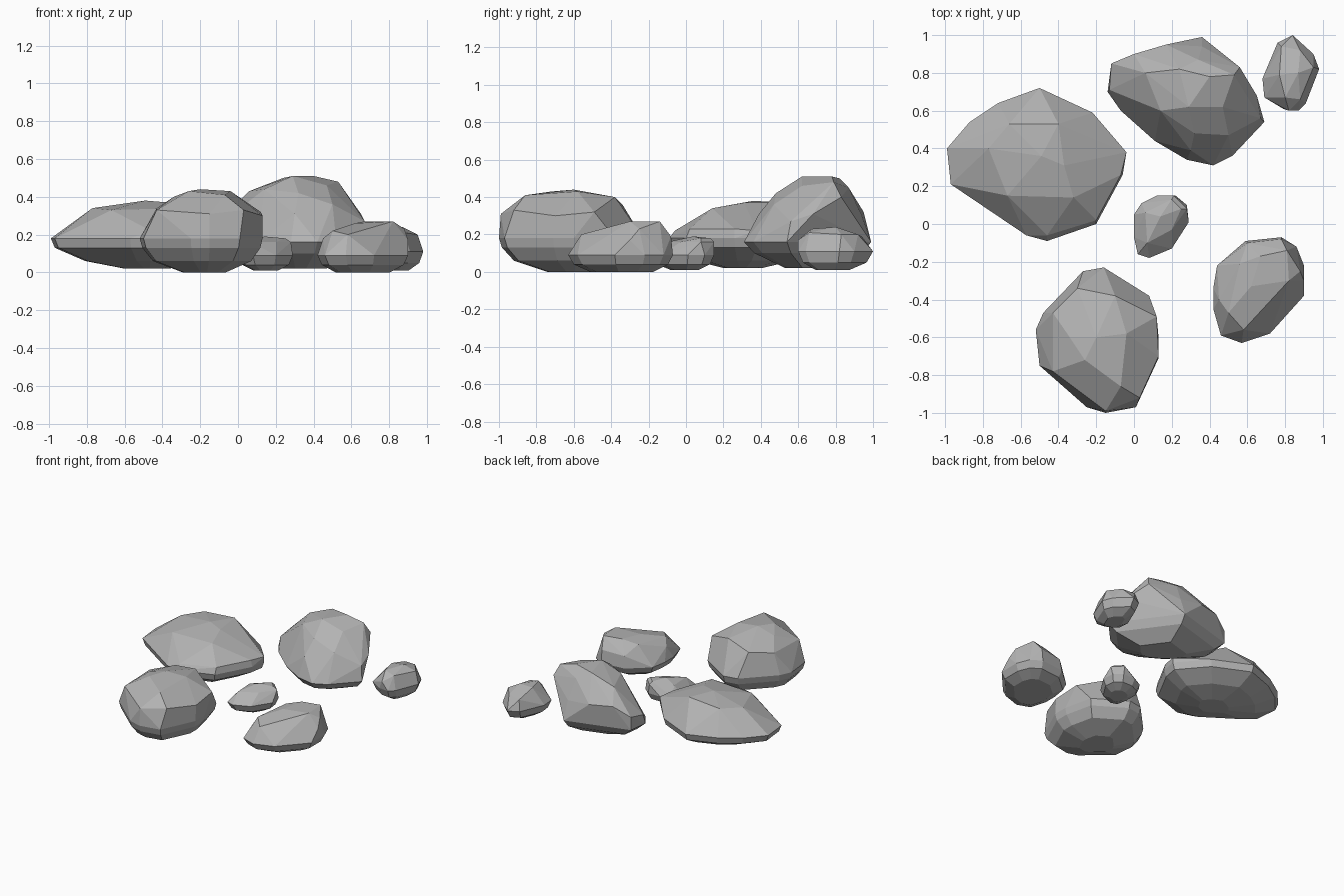
import bpy
import bmesh
import math
from mathutils import Vector

# Remove the default object
default_cube = bpy.data.objects.get("Cube")
if default_cube:
    bpy.data.objects.remove(default_cube, do_unlink=True)

# One plain stone colour
stone = bpy.data.materials.new("stone_grey")
stone.use_nodes = True
stone_colour = (0.45, 0.45, 0.45, 1)
stone.diffuse_color = stone_colour
stone.node_tree.nodes["Principled BSDF"].inputs["Base Color"].default_value = stone_colour


def build_rock(name, rim, rim_height, crown, keel, underside):
    """Faceted rock: widest rim, crown corners above it, and an underside of
    (scale, height) rings that shrink the rim towards the keel point."""
    corners = [Vector((x, y, rim_height)) for x, y in rim]
    corners += [Vector(point) for point in crown]
    centre = Vector(keel)
    for scale, height in underside:
        for point in rim:
            ring_point = centre.lerp(Vector(point), scale)
            corners.append(Vector((ring_point.x, ring_point.y, height)))

    origin = centre.to_3d()
    bm = bmesh.new()
    for corner in corners:
        bm.verts.new(corner - origin)
    hull = bmesh.ops.convex_hull(bm, input=bm.verts[:])
    unused = {v for v in hull["geom_interior"] + hull["geom_unused"]
              if isinstance(v, bmesh.types.BMVert) and not v.link_faces}
    bmesh.ops.delete(bm, geom=list(unused), context="VERTS")
    # Merge nearly coplanar triangles into broad chiselled facets
    bmesh.ops.dissolve_limit(bm, angle_limit=math.radians(4),
                             verts=bm.verts[:], edges=bm.edges[:])
    bmesh.ops.recalc_face_normals(bm, faces=bm.faces[:])

    mesh = bpy.data.meshes.new(name)
    bm.to_mesh(mesh)
    bm.free()
    mesh.materials.append(stone)
    rock = bpy.data.objects.new(name, mesh)
    rock.location = origin
    bpy.context.collection.objects.link(rock)
    return rock


# Broad low rock
build_rock(
    "broad_rock",
    rim=[(-.99, .4), (-.97, .21), (-.87, .54), (-.72, .64), (-.5, .72), (-.22, .59),
         (-.04, .38), (-.06, .26), (-.2, 0), (-.46, -.09), (-.57, -.06)],
    rim_height=.18,
    crown=[(-.77, .4, .34), (-.66, .53, .35), (-.4, .53, .37), (-.67, .15, .33),
           (-.49, .36, .38), (-.37, .31, .37), (-.32, .14, .34), (-.04, .38, .22),
           (-.2, .02, .23), (-.07, .26, .23), (-.46, -.06, .22)],
    keel=(-.47, .3), underside=[(.96, .13), (.65, .06), (.25, .02)])

# Tallest rock
build_rock(
    "tall_rock",
    rim=[(-.12, .85), (.36, .99), (.69, .54), (.52, .36), (.42, .31),
         (.28, .34), (.11, .44), (-.07, .6), (-.14, .7)],
    rim_height=.16,
    crown=[(-.12, .85, .26), (-.13, .71, .23), (0, .9, .33), (.17, .95, .32),
           (.06, .8, .43), (.24, .82, .5), (.4, .78, .51), (.53, .79, .48),
           (.29, .62, .51), (.47, .62, .46), (.5, .47, .36), (.32, .48, .42),
           (.14, .6, .44), (.65, .68, .31), (.56, .83, .4), (.67, .56, .27),
           (.3, .39, .31), (.34, .87, .45), (.36, .94, .3)],
    keel=(.32, .68), underside=[(.85, .1), (.4, .02)])

# Chunky front rock
build_rock(
    "chunky_rock",
    rim=[(-.27, -.25), (-.16, -.23), (.08, -.38), (.13, -.6), (.13, -.71), (.01, -.97),
         (-.15, -1), (-.25, -.97), (-.5, -.75), (-.52, -.56), (-.48, -.47)],
    rim_height=.18,
    crown=[(-.3, -.34, .36), (-.1, -.38, .4), (-.2, -.6, .44), (-.04, -.58, .43),
           (-.26, -.72, .43), (-.07, -.86, .41), (-.43, -.47, .34), (-.43, -.78, .33),
           (.12, -.49, .32), (.13, -.7, .3), (.03, -.92, .33), (-.15, -.99, .31),
           (-.34, -.6, .4)],
    keel=(-.17, -.6), underside=[(.96, .13), (.8, .06), (.35, 0)])

# Medium rock
build_rock(
    "medium_rock",
    rim=[(.59, -.09), (.78, -.07), (.86, -.12), (.9, -.22), (.9, -.38), (.72, -.58),
         (.57, -.63), (.46, -.59), (.42, -.45), (.42, -.34), (.44, -.22)],
    rim_height=.09,
    crown=[(.56, -.21, .24), (.67, -.17, .27), (.81, -.14, .27), (.82, -.3, .27),
           (.68, -.42, .24), (.5, -.47, .22), (.88, -.25, .23), (.62, -.33, .26),
           (.58, -.56, .2), (.45, -.4, .18), (.78, -.08, .19), (.6, -.1, .18),
           (.9, -.3, .17)],
    keel=(.66, -.33), underside=[(.9, .04), (.6, 0)])

# Small middle pebble
build_rock(
    "middle_pebble",
    rim=[(0, .05), (.04, .11), (.12, .15), (.22, .15), (.28, .1), (.29, .01),
         (.2, -.13), (.08, -.18), (.02, -.16), (0, -.07)],
    rim_height=.09,
    crown=[(.06, .06, .16), (.2, .13, .18), (.25, .08, .18), (.21, .15, .16),
           (.28, .08, .16), (.2, -.03, .16), (.07, -.1, .16), (.14, .04, .19)],
    keel=(.15, 0), underside=[(.85, .04), (.45, .01)])

# Small corner pebble
build_rock(
    "corner_pebble",
    rim=[(.68, .77), (.76, .96), (.84, 1), (.95, .9), (.98, .82),
         (.91, .64), (.87, .6), (.79, .61), (.69, .67)],
    rim_height=.11,
    crown=[(.78, .94, .19), (.88, .92, .2), (.77, .79, .23), (.87, .8, .24),
           (.8, .67, .23), (.88, .66, .21), (.95, .83, .2), (.82, .6, .17)],
    keel=(.84, .77), underside=[(.85, .05), (.45, .01)])
